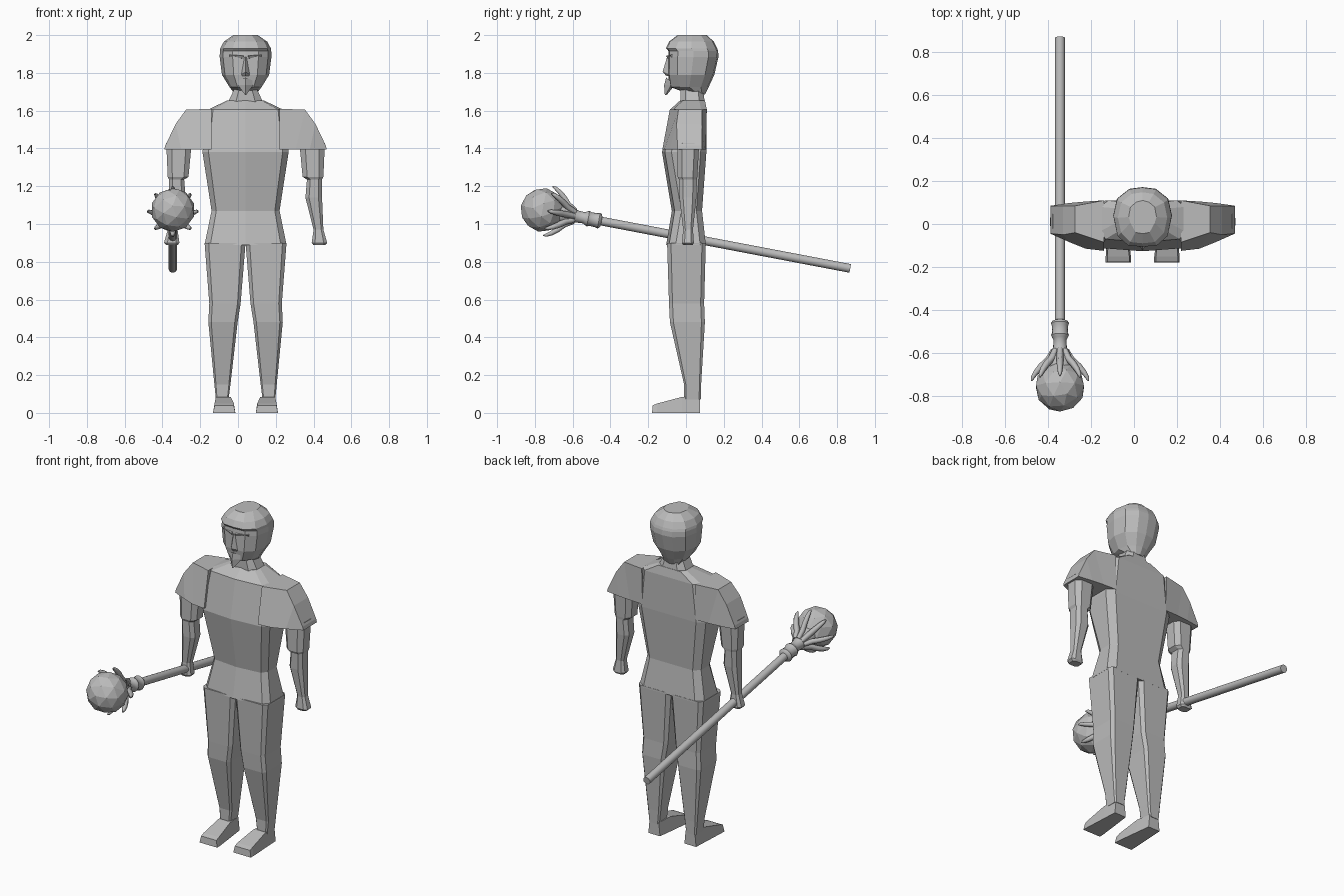
import bpy, bmesh, math
from mathutils import Vector, Matrix

if "Cube" in bpy.data.objects:
    bpy.data.objects.remove(bpy.data.objects["Cube"])

CX = 0.04  # body centre line
grey = bpy.data.materials.new("stone_grey")
grey.diffuse_color = (0.5, 0.5, 0.5, 1)
grey.use_nodes = True
grey.node_tree.nodes["Principled BSDF"].inputs["Base Color"].default_value = grey.diffuse_color


def finish(name, bm):
    bmesh.ops.remove_doubles(bm, verts=bm.verts, dist=0.0005)
    bmesh.ops.recalc_face_normals(bm, faces=bm.faces)
    me = bpy.data.meshes.new(name)
    bm.to_mesh(me)
    bm.free()
    ob = bpy.data.objects.new(name, me)
    bpy.context.collection.objects.link(ob)
    me.materials.append(grey)
    return ob


def loft(name, rings, s=1, cx=CX):
    """Skin closed rings of points, capping both ends; s=-1 mirrors in x."""
    bm = bmesh.new()
    vr = [[bm.verts.new((cx + s * x, y, z)) for x, y, z in r] for r in rings]
    n = len(rings[0])
    for a, b in zip(vr, vr[1:]):
        for i in range(n):
            bm.faces.new((a[i], a[(i + 1) % n], b[(i + 1) % n], b[i]))
    bm.faces.new(vr[0])
    bm.faces.new(vr[-1])
    return finish(name, bm)


def box_ring(z, x0, x1, y0, y1, c=0.22):
    """Chamfered rectangle at height z."""
    dx, dy = (x1 - x0) * c, (y1 - y0) * c
    return [(x0 + dx, y0, z), (x1 - dx, y0, z), (x1, y0 + dy, z), (x1, y1 - dy, z),
            (x1 - dx, y1, z), (x0 + dx, y1, z), (x0, y1 - dy, z), (x0, y0 + dy, z)]


def torso_ring(z, w, yf, yb):
    half = [(w * .86, yf + .015, z), (w, yf + .05, z), (w, yb - .03, z), (w * .8, yb, z)]
    return [(0, yf, z)] + half + [(0, yb, z)] + [(-x, y, h) for x, y, h in reversed(half)]


def head_ring(z, w, yf, yb, flat=.5):
    ym = (yf + yb) / 2
    half = [(w * flat, yf + .006, z), (w * .87, yf + .05, z), (w, ym, z),
            (w * .87, ym + (yb - ym) * .6, z), (w * .45, yb - .008, z)]
    return [(0, yf, z)] + half + [(0, yb, z)] + [(-x, y, h) for x, y, h in reversed(half)]


# Torso and neck
loft("torso", [torso_ring(*r) for r in (
    (.89, .217, -.105, .105), (1.07, .18, -.075, .085), (1.38, .228, -.127, .108),
    (1.605, .2, -.085, .11), (1.655, .095, -.03, .1))])
loft("neck", [box_ring(*r) for r in (
    (1.64, -.095, .095, -.03, .1), (1.71, -.062, .062, -.03, .09), (1.78, -.06, .06, -.03, .09))])

# Head with overhanging hair
loft("head", [head_ring(*r) for r in (
    (1.685, .055, .03, .1), (1.725, .085, -.085, .12), (1.79, .125, -.095, .15),
    (1.885, .137, -.094, .172), (1.915, .136, -.092, .17), (1.93, .134, -.106, .165),
    (1.965, .115, -.09, .148), (2.0, .065, -.045, .11))])

# Face details
loft("nose", [[(-.008, -.09, 1.885), (0, -.1, 1.885), (.008, -.09, 1.885)],
              [(-.024, -.09, 1.79), (0, -.124, 1.805), (.024, -.09, 1.79)],
              [(-.02, -.09, 1.782), (0, -.105, 1.785), (.02, -.09, 1.782)]])
loft("beard", [[(-.05, -.08, 1.755), (0, -.105, 1.775), (.05, -.08, 1.755), (0, -.07, 1.765)],
               [(-.04, -.08, 1.735), (0, -.116, 1.735), (.04, -.08, 1.735), (0, -.06, 1.735)],
               [(-.003, -.107, 1.683), (0, -.112, 1.682), (.003, -.107, 1.683), (0, -.1, 1.685)]])

for s, side in ((1, "left"), (-1, "right")):
    # Brow
    loft(side + "_brow", [
        [(.012, -.08, 1.895), (.012, -.106, 1.89), (.012, -.098, 1.877), (.012, -.08, 1.877)],
        [(.085, -.06, 1.9), (.085, -.083, 1.895), (.085, -.075, 1.882), (.085, -.06, 1.88)]], s)
    # Shoulder cap sleeve, skinned sideways
    sleeve = []
    for xt, zt, xb, tf, tb, bf, bb in (
            (.18, 1.61, .18, -.085, .11, -.125, .108), (.315, 1.605, .265, -.04, .085, -.115, .105),
            (.37, 1.53, .34, -.05, .085, -.085, .098), (.425, 1.415, .43, -.045, .085, -.045, .085)):
        sleeve.append([(xt, tf, zt), (xt, tb, zt), (xb, bb, 1.395), (xb, bf, 1.395)])
    loft(side + "_sleeve", sleeve, s)
    # Arm and fist
    loft(side + "_arm", [box_ring(*r) for r in (
        (1.43, .285, .42, -.045, .07), (1.25, .302, .412, -.045, .06), (1.235, .325, .405, -.037, .058),
        (1.14, .317, .405, -.035, .055), (.97, .36, .412, -.015, .037),
        (.9, .35, .432, -.022, .042), (.888, .36, .42, -.015, .035))], s)
    # Leg
    loft(side + "_leg", [box_ring(*r, .1) for r in (
        (.9, 0, .217, -.1, .105), (.58, .026, .192, -.09, .096), (.48, .042, .197, -.085, .1),
        (.15, .08, .165, -.01, .08), (.07, .09, .157, -.01, .078))], s)
    # Foot, skinned from toe to heel
    loft(side + "_foot", [[(a, y, 0), (b, y, 0), (b - .008, y + t, z), (a + .008, y + t, z)]
                          for y, a, b, z, t in ((-.18, .054, .172, .04, .004), (-.155, .054, .172, .05, .004),
                                                (-.02, .07, .165, .085, 0), (.075, .082, .16, .08, 0))], s)

# Sceptre frame: local z runs along the shaft towards the ball
tilt = math.atan(.19)
frame = Matrix.Translation((-.345, 0, .93)) @ Matrix.Rotation(math.pi / 2 - tilt, 4, 'X')

# Shaft, collar and flared cup, turned as one profile
profile = [(-.885, .001), (-.885, .023), (.455, .023), (.46, .036), (.47, .042), (.482, .038),
           (.515, .036), (.527, .042), (.54, .036), (.55, .03), (.585, .032), (.63, .046),
           (.67, .062), (.70, .055), (.70, .001)]
N = 16
shaft = loft("staff", [[(r * math.cos(2 * math.pi * i / N), r * math.sin(2 * math.pi * i / N), h)
                        for i in range(N)] for h, r in profile], 1, 0)
shaft.matrix_world = frame
bpy.context.view_layer.objects.active = shaft
shaft.select_set(True)
bpy.ops.object.shade_smooth_by_angle(angle=math.radians(40))

# Faceted ball
bm = bmesh.new()
bmesh.ops.create_icosphere(bm, subdivisions=2, radius=.117)
ball = finish("staff_ball", bm)
ball.matrix_world = frame @ Matrix.Translation((0, 0, .773))

# Eight curved claws gripping the ball
cu = bpy.data.curves.new("staff_claws", 'CURVE')
cu.dimensions = '3D'
cu.bevel_depth = .016
cu.bevel_resolution = 1
cu.use_fill_caps = True
path = [(.60, .03, .9), (.645, .055, 1.05), (.675, .088, 1), (.705, .113, .85), (.73, .128, .6), (.745, .132, .2)]
for k in range(8):
    a = k * math.pi / 4
    sp = cu.splines.new('POLY')
    sp.points.add(len(path) - 1)
    for p, (h, r, w) in zip(sp.points, path):
        p.co = (r * math.cos(a), r * math.sin(a), h, 1)
        p.radius = w
cu.materials.append(grey)
claws = bpy.data.objects.new("staff_claws", cu)
bpy.context.collection.objects.link(claws)
claws.matrix_world = frame
